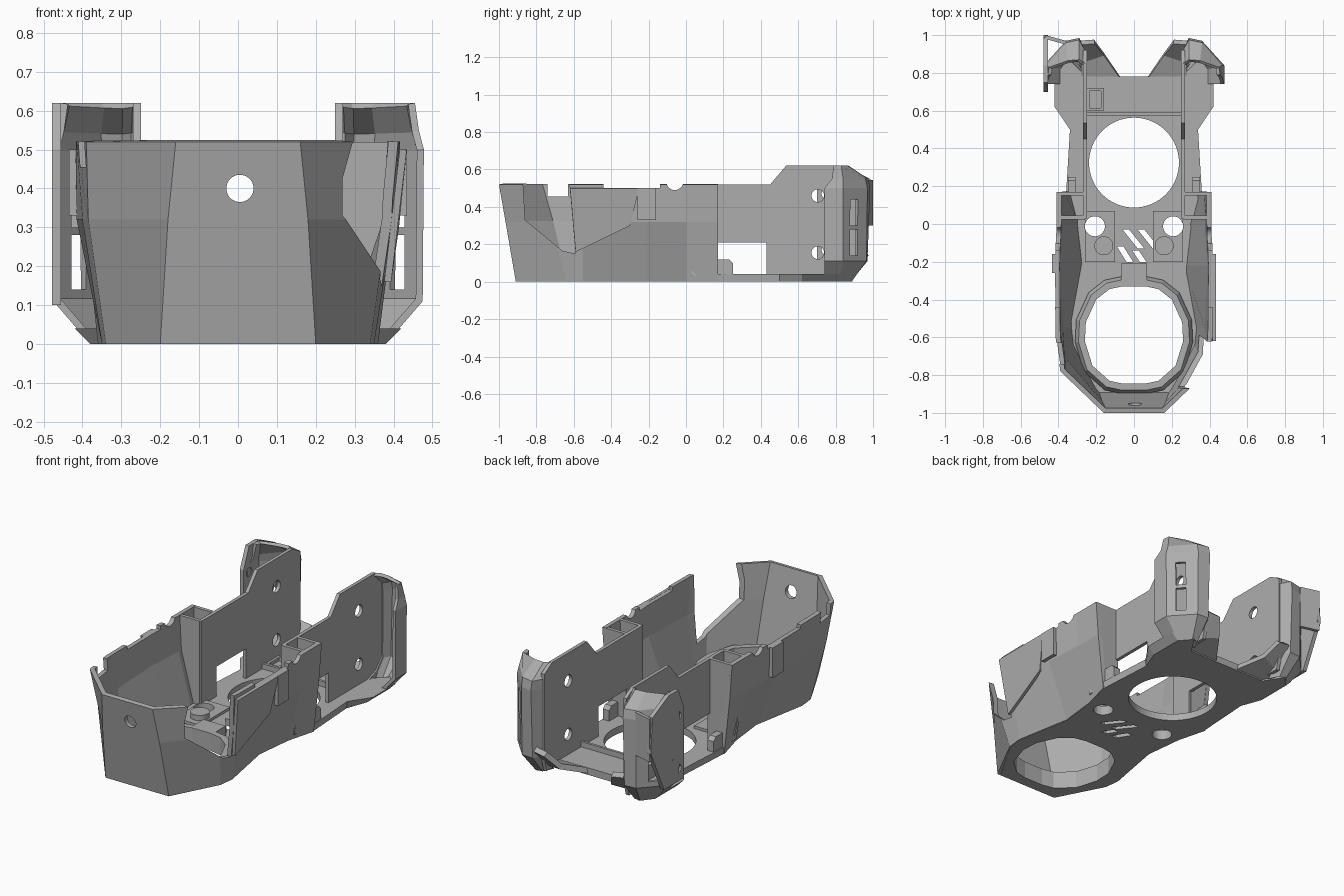
import bpy, bmesh, math

cube = bpy.data.objects.get("Cube")
if cube:
    bpy.data.objects.remove(cube, do_unlink=True)

grey = bpy.data.materials.new("matte grey")
grey.use_nodes = True
COLOUR = (0.42, 0.42, 0.42, 1)
grey.diffuse_color = COLOUR
grey.node_tree.nodes["Principled BSDF"].inputs["Base Color"].default_value = COLOUR


def new_object(name, bm):
    mesh = bpy.data.meshes.new(name)
    bm.to_mesh(mesh)
    bm.free()
    mesh.materials.append(grey)
    ob = bpy.data.objects.new(name, mesh)
    bpy.context.scene.collection.objects.link(ob)
    return ob


def loft(name, rings, closed=True):
    """Join rings of points; closed rings are capped into a solid."""
    bm = bmesh.new()
    rows = [[bm.verts.new(p) for p in ring] for ring in rings]
    n = len(rows[0])
    for low, high in zip(rows, rows[1:]):
        for i in range(n if closed else n - 1):
            j = (i + 1) % n
            bm.faces.new((low[i], low[j], high[j], high[i]))
    if closed:
        bm.faces.new(rows[0])
        bm.faces.new(rows[-1])
        bmesh.ops.recalc_face_normals(bm, faces=bm.faces)
    return new_object(name, bm)


def prism(name, pts, axis, lo, hi):
    """Extrude a flat outline along an axis."""
    place = {"x": lambda p, d: (d, p[0], p[1]),
             "y": lambda p, d: (p[0], d, p[1]),
             "z": lambda p, d: (p[0], p[1], d)}[axis]
    return loft(name, [[place(p, d) for p in pts] for d in (lo, hi)])


def rect(a0, a1, b0, b1):
    return [(a0, b0), (a1, b0), (a1, b1), (a0, b1)]


def circle(a, b, r, n=40):
    return [(a + r * math.cos(2 * math.pi * i / n), b + r * math.sin(2 * math.pi * i / n))
            for i in range(n)]


def both(half):
    """Complete a right half outline with its mirror image."""
    return half + [(-p[0], *p[1:]) for p in reversed(half)]


def apply_modifier(ob, kind, **settings):
    mod = ob.modifiers.new(kind.lower(), kind)
    for key, value in settings.items():
        setattr(mod, key, value)
    bpy.context.view_layer.update()
    graph = bpy.context.evaluated_depsgraph_get()
    mesh = bpy.data.meshes.new_from_object(ob.evaluated_get(graph))
    ob.modifiers.clear()
    ob.data = mesh


def cut(ob, outlines, axis, lo, hi):
    for outline in outlines:
        tool = prism("cutter", outline, axis, lo, hi)
        tool.hide_render = True
        apply_modifier(ob, "BOOLEAN", operation="DIFFERENCE", solver="EXACT", object=tool)
        bpy.data.objects.remove(tool, do_unlink=True)


def thicken(ob, t, offset=1):
    apply_modifier(ob, "SOLIDIFY", thickness=t, offset=offset, use_even_offset=True)


def mirror(ob):
    apply_modifier(ob, "MIRROR", use_mirror_merge=False)


# Floor plate, widening upwards at its rim
floor_half = [(.18, -.905), (.335, -.64), (.345, -.55), (.285, -.22), (.31, 0), (.355, .17),
              (.335, .5), (.38, .62), (.38, .82), (.32, .89), (.25, .78)]
base = both(floor_half)
wide = both([(x + (.04 if y > .6 and x > .3 else .004), y) for x, y in floor_half])
floor = loft("floor_plate", [[(x, y, 0) for x, y in base], [(x, y, .04) for x, y in wide]])

# Floor openings: front lens shape, round bay, screw holes and slanted vents
lens = both([(.06, -.845), (.13, -.83), (.22, -.75), (.26, -.62), (.255, -.52),
             (.2, -.40), (.13, -.345), (.06, -.33)])


def slant(x, y, dx, dy):
    return [(x, y), (x + .035, y), (x + .035 + dx, y - dy), (x + dx, y - dy)]


vents = [slant(-.06, -.03, .08, .1), slant(.02, -.03, .08, .1), slant(-.09, -.12, .05, .08),
         slant(-.01, -.14, .04, .06)]
cut(floor, [lens, circle(0, .325, .238, 64), circle(.207, -.012, .053),
            circle(-.207, -.012, .053)] + vents, "z", -.1, .2)

# Raised collar around the front opening
collar = loft("front_collar",
              [[(x * k, -.585 + (y + .585) * k, z) for x, y in lens]
               for k, z in ((1.2, .02), (1.2, .06), (1.13, .1))])
cut(collar, [lens], "z", -.1, .2)

# Faceted outer wall, running round the front
levels = [
    (0, [(.36, .17), (.315, 0), (.29, -.22), (.35, -.55), (.34, -.64), (.2, -.91)]),
    (.32, [(.395, .17), (.40, 0), (.415, -.22), (.40, -.55), (.385, -.72), (.18, -.965)]),
    (.52, [(.41, .17), (.41, 0), (.42, -.22), (.415, -.60), (.39, -.78), (.16, -1)]),
]
shell = loft("outer_wall", [[(x, y, z) for x, y in both(h)] for z, h in levels], closed=False)
thicken(shell, .025)
cut(shell, [circle(.005, .4, .035)], "y", -1.2, -.8)
cut(shell, [rect(-.74, -.63, .455, .6), circle(-.06, .535, .045), rect(-.44, -.14, .5, .6)],
    "x", -.6, .6)
cut(shell, [[(-.875, .6), (-.86, .33), (-.66, .165), (-.59, .15), (-.63, .6)]], "x", .2, .6)

# Leaning side wing behind the cutout
wing = loft("side_wing", [[(.385, -.59, .16), (.405, -.3, .3)],
                          [(.425, -.62, .5), (.425, -.25, .5)]], closed=False)
thicken(wing, .018, 0)

# Outside ribs on the wall
rib = prism("wall_rib", rect(-.26, -.16, .33, .5), "x", .405, .435)
mirror(rib)

# Flat side panels with window and screw holes
panel = prism("side_panel", [(.03, .02), (.9, .02), (.92, .1), (.92, .58), (.85, .62), (.535, .62),
                             (.45, .52), (.03, .52)], "x", .25, .27)
cut(panel, [rect(.165, .43, .04, .21), circle(.705, .46, .034), circle(.705, .155, .034)],
    "x", .1, .4)
mirror(panel)

# Side pockets between panel and outer wall
for label, y in (("front", .025), ("rear", .15)):
    wall = prism("pocket_wall_" + label, [(.26, .03), (.335, .03), (.385, .32), (.4, .52), (.26, .52)],
                 "y", y, y + .02)
    mirror(wall)
tab = prism("pocket_tab", [(.165, .03), (.25, .03), (.25, .1), (.23, .12), (.165, .12)],
            "x", .31, .35)
mirror(tab)
pocket_floor = prism("pocket_floor", rect(.26, .34, .03, .16), "z", .03, .06)
mirror(pocket_floor)

# Rear corner posts, open to the front
post_levels = [
    (.0, [(.26, .82), (.29, .88), (.33, .885), (.38, .82), (.38, .74)]),
    (.11, [(.26, .92), (.29, .97), (.36, .965), (.475, .84), (.475, .74)]),
    (.5, [(.26, .92), (.29, .985), (.36, .97), (.478, .84), (.478, .74)]),
    (.55, [(.26, .92), (.29, .975), (.36, .96), (.465, .84), (.465, .78)]),
    (.62, [(.26, .85), (.29, .87), (.35, .865), (.45, .83), (.455, .79)]),
]
post = loft("rear_post", [[(x, y, z) for x, y in row] for z, row in post_levels], closed=False)
thicken(post, .018)
slot = [(.375, .89), (.41, .85), (.49, .92), (.45, .96)]
for low, high in ((.14, .28), (.30, .44)):
    cut(post, [slot], "z", low, high)
mirror(post)

# Flared lips beside the rear notch
lip = loft("rear_lip", [[(.07, .77, .02), (.28, .77, .02)], [(.16, .90, .07), (.28, .86, .05)],
                        [(.21, .965, .15), (.28, .96, .16)]], closed=False)
thicken(lip, .03, 0)
mirror(lip)

# Bracket plate on the right rear post only
bracket = prism("bracket_plate", [(.70, .1), (.70, .5), (.75, .62), (.84, .62), (.985, .55),
                                  (1, .35), (.88, .1)], "x", -.478, -.455)
cut(bracket, [circle(.75, .47, .025), circle(.75, .17, .025), rect(.79, .81, .24, .4)],
    "x", -.6, -.4)
prism("bracket_link", [(-.47, .98), (-.36, .95), (-.36, .97), (-.47, 1)], "z", .3, .545)

# Fittings on the floor
for side in (-1, 1):
    name = "left" if side > 0 else "right"
    pad = prism("floor_pad_" + name, [(side * x, y) for x, y in
                [(.1, -.2), (.26, -.2), (.26, .07), (.1, .07)]], "z", .03, .055)
    cut(pad, [circle(side * .207, -.012, .053)], "z", 0, .2)
    if side < 0:
        cut(pad, vents, "z", 0, .2)
    prism("boss_" + name, circle(side * .16, -.115, .05), "z", .04, .085)
prism("centre_block", rect(-.07, .07, -.3, -.21), "z", .03, .1)
prism("cross_rib", rect(-.25, .25, .575, .59), "z", .03, .07)
frame = prism("floor_frame", rect(-.25, -.16, .6, .72), "z", .03, .06)
cut(frame, [rect(-.235, -.175, .615, .705)], "z", 0, .2)
